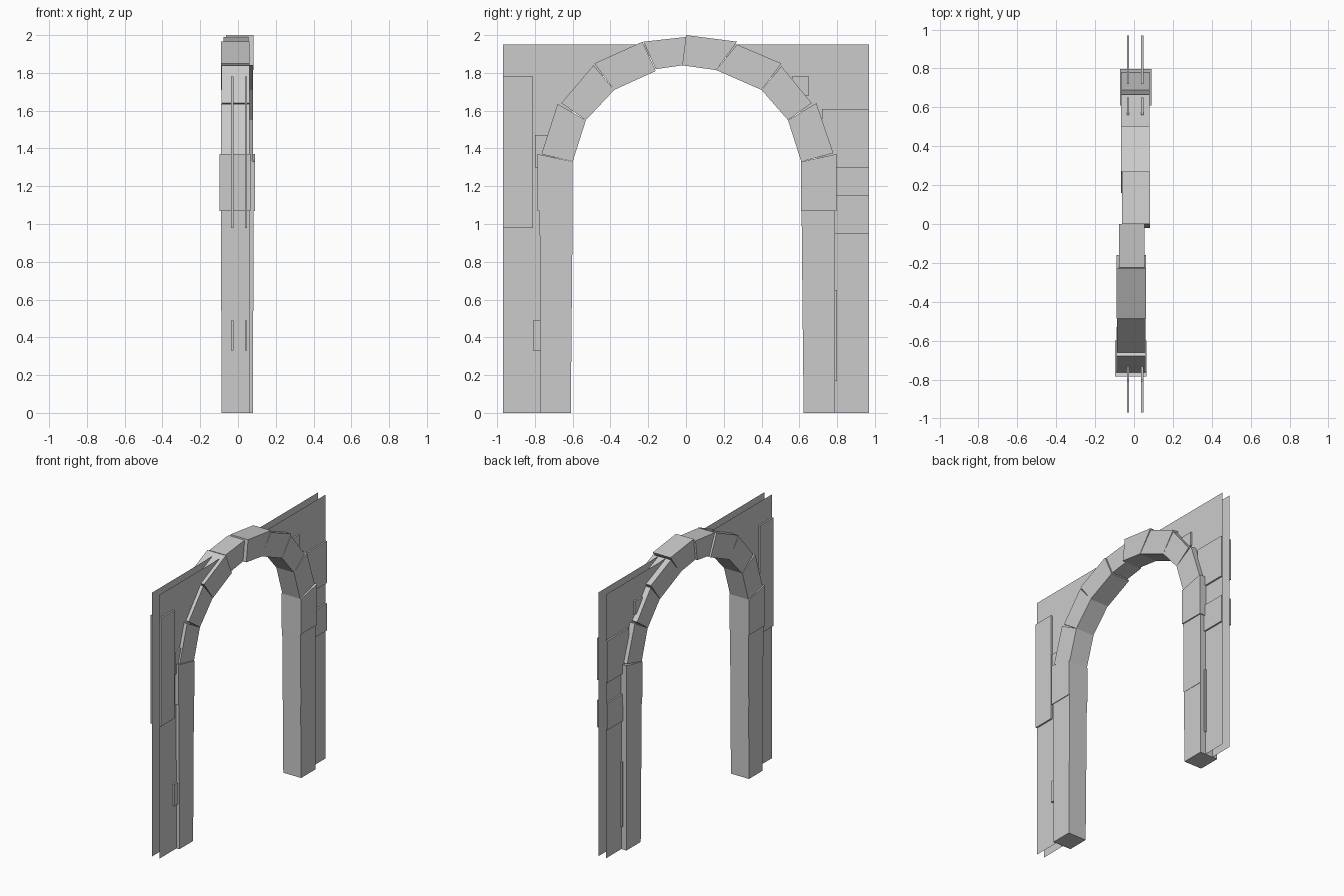
import bpy, bmesh


def prism(name, outline, x0, x1):
    """Extrude a (y, z) outline between two x positions."""
    bm = bmesh.new()
    a = [bm.verts.new((x0, y, z)) for y, z in outline]
    b = [bm.verts.new((x1, y, z)) for y, z in outline]
    n = len(outline)
    bm.faces.new(a)
    bm.faces.new(b[::-1])
    for i in range(n):
        j = (i + 1) % n
        bm.faces.new((a[i], b[i], b[j], a[j]))
    bmesh.ops.recalc_face_normals(bm, faces=bm.faces)
    return finish(name, bm)


def finish(name, bm):
    me = bpy.data.meshes.new(name)
    bm.to_mesh(me)
    bm.free()
    ob = bpy.data.objects.new(name, me)
    bpy.context.collection.objects.link(ob)
    return ob


# Stones: outer start, outer end, inner end, inner start, x range
left = [
    ((-.77, 0), (-.772, .54), (-.605, .54), (-.61, 0), -.088, .06),
    ((-.772, .54), (-.775, 1.07), (-.60, 1.07), (-.605, .54), -.09, .06),
    ((-.785, 1.07), (-.785, 1.37), (-.60, 1.33), (-.60, 1.07), -.097, .065),
    ((-.765, 1.37), (-.68, 1.635), (-.53, 1.55), (-.60, 1.33), -.09, .06),
    ((-.66, 1.64), (-.49, 1.84), (-.38, 1.71), (-.53, 1.55), -.088, .06),
    ((-.485, 1.85), (-.23, 1.965), (-.16, 1.81), (-.38, 1.71), -.09, .062),
    ((-.225, 1.965), (0, 1.99), (-.02, 1.84), (-.16, 1.82), -.078, .055),
]
right = [
    ((0, 2.0), (.27, 1.965), (.16, 1.815), (-.02, 1.84), -.063, .082),
    ((.27, 1.95), (.505, 1.85), (.40, 1.71), (.16, 1.815), -.067, .08),
    ((.505, 1.835), (.665, 1.64), (.54, 1.55), (.40, 1.71), -.066, .08),
    ((.69, 1.64), (.78, 1.375), (.61, 1.33), (.54, 1.55), -.065, .08),
    ((.797, 1.37), (.797, 1.07), (.61, 1.07), (.61, 1.33), -.072, .09),
    ((.79, 1.07), (.79, .54), (.617, .54), (.612, 1.07), -.067, .082),
    ((.79, .54), (.79, 0), (.623, 0), (.617, .54), -.066, .08),
]
for side, stones in (("left", left), ("right", right)):
    for k, s in enumerate(stones):
        prism(f"arch_stone_{side}_{k + 1}", s[:4], s[4], s[5])

# Wall sheets: open single-sided planes whose opening ends inside the stones
half = [(.71, 0), (.70, 1.33), (.61, 1.59), (.45, 1.78), (.2, 1.89)]
opening = half + [(0, 1.91)] + [(-y, z) for y, z in reversed(half)]
sheet = [(-.97, 0), (-.97, 1.95), (.97, 1.95), (.97, 0)] + opening

# Raised plaster patches: y range, z range
patches = [
    (-.97, -.81, .98, 1.78), (-.80, -.70, 1.30, 1.47),
    (-.81, -.72, .33, .49), (.72, .97, 1.30, 1.61),
    (.72, .97, .95, 1.15), (.72, .80, .17, .65),
    (.56, .65, 1.68, 1.78),
]
for tag, x, d in (("left", -.025, -.012), ("right", .036, .012)):
    bm = bmesh.new()
    f = bm.faces.new([bm.verts.new((x, y, z)) for y, z in sheet])
    bm.normal_update()
    if f.normal.x * d < 0:
        f.normal_flip()
    bmesh.ops.triangulate(bm, faces=bm.faces[:])
    finish(f"wall_sheet_{tag}", bm)
    for k, (y0, y1, z0, z1) in enumerate(patches):
        prism(f"wall_patch_{tag}_{k + 1}",
              [(y0, z0), (y1, z0), (y1, z1), (y0, z1)], x, x + d)
